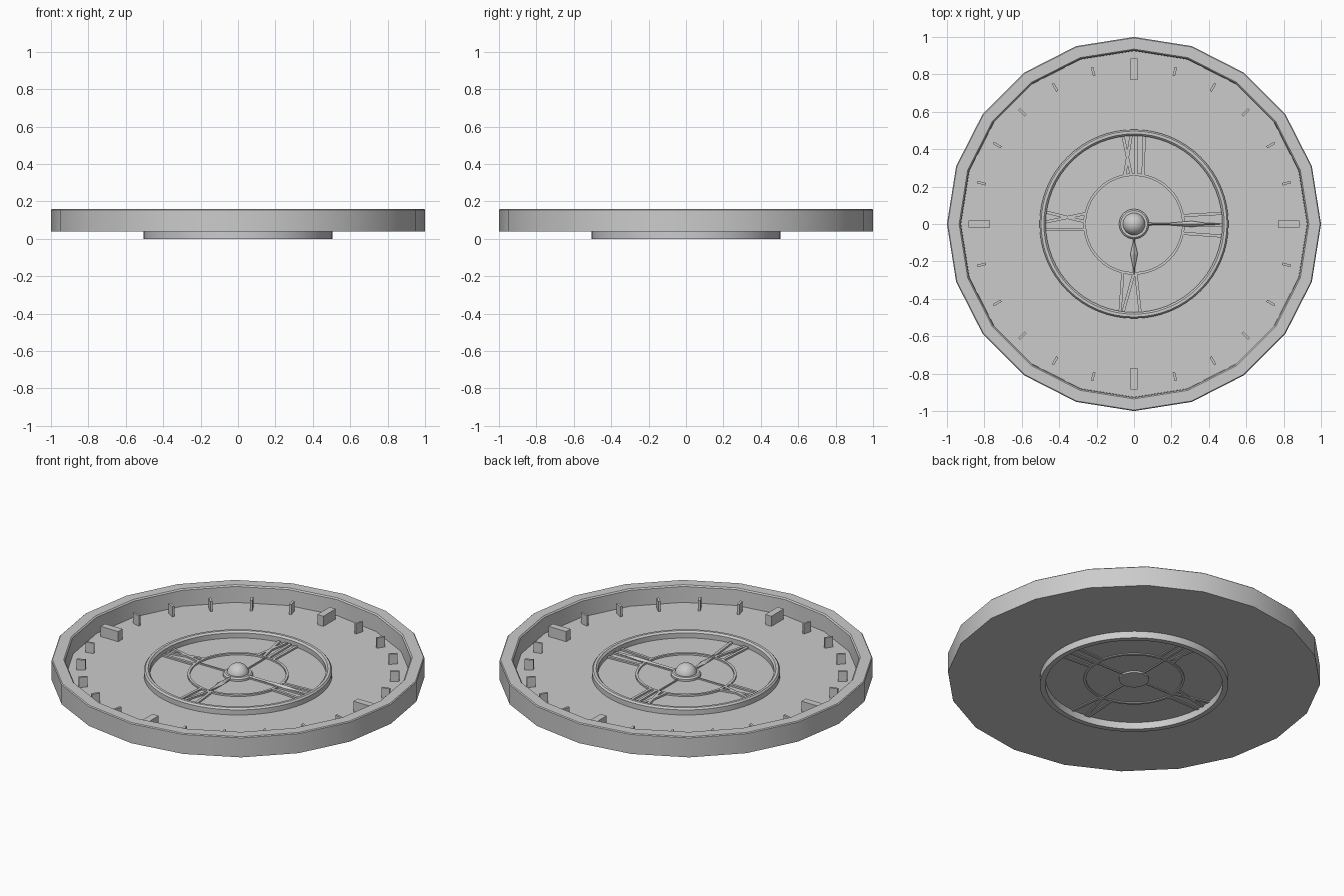
import bpy, bmesh
from math import sin, cos, pi, radians, atan2, hypot
from mathutils import Matrix, Vector

if "Cube" in bpy.data.objects:
    bpy.data.objects.remove(bpy.data.objects["Cube"])


def finish(bm, name, smooth=True):
    bmesh.ops.remove_doubles(bm, verts=bm.verts, dist=1e-5)
    bmesh.ops.recalc_face_normals(bm, faces=bm.faces)
    me = bpy.data.meshes.new(name)
    bm.to_mesh(me)
    bm.free()
    ob = bpy.data.objects.new(name, me)
    bpy.context.collection.objects.link(ob)
    if smooth:
        bpy.ops.object.select_all(action='DESELECT')
        ob.select_set(True)
        bpy.context.view_layer.objects.active = ob
        bpy.ops.object.shade_smooth_by_angle(angle=radians(30))
    return ob


def lathe(name, profile, sides, closed=False):
    """Revolve (radius, z) points around z."""
    bm = bmesh.new()
    rings = [[bm.verts.new((r * cos(2 * pi * i / sides), r * sin(2 * pi * i / sides), z))
              for i in range(sides)] if r > 0 else [bm.verts.new((0, 0, z))] * sides
             for r, z in profile]
    pairs = list(zip(rings, rings[1:])) + ([(rings[-1], rings[0])] if closed else [])
    for a, b in pairs:
        for i in range(sides):
            j = (i + 1) % sides
            vs = list(dict.fromkeys((a[i], a[j], b[j], b[i])))
            bm.faces.new(vs)
    return finish(bm, name)


def bar(bm, p, q, width, z0, z1):
    """Upright box running from p to q in plan."""
    dx, dy = q[0] - p[0], q[1] - p[1]
    m = (Matrix.Translation(((p[0] + q[0]) / 2, (p[1] + q[1]) / 2, (z0 + z1) / 2))
         @ Matrix.Rotation(atan2(dy, dx), 4, 'Z')
         @ Matrix.Diagonal((hypot(dx, dy), width, z1 - z0, 1)))
    bmesh.ops.create_cube(bm, size=1, matrix=m)


# Twenty-sided tray with raised rim
lathe("tray", [(0, 0.04), (1, 0.04), (1, 0.155), (0.995, 0.16), (0.935, 0.16),
               (0.928, 0.153), (0.925, 0.06), (0, 0.06)], 20)

# Dial rings and hub
lathe("dial_ring", [(0.475, 0), (0.505, 0), (0.505, 0.09), (0.497, 0.10),
                    (0.482, 0.10), (0.472, 0.09)], 64, True)
lathe("inner_ring", [(0.257, 0.034), (0.271, 0.034), (0.271, 0.07), (0.257, 0.07)], 48, True)
lathe("hub_base", [(0, 0.03), (0.08, 0.03), (0.08, 0.072), (0.072, 0.08), (0, 0.08)], 32)
lathe("hub_dome", [(0.06, 0.07)] + [(0.06 * cos(a * pi / 16), 0.07 + 0.06 * sin(a * pi / 16))
                                    for a in range(1, 8)] + [(0, 0.13)], 32)

# Hour markers: four large blocks, twenty thin ones
bm = bmesh.new()
for k in range(24):
    a = radians(15 * k)
    r0, r1, w = (0.77, 0.885, 0.04) if k % 6 == 0 else (0.82, 0.868, 0.013)
    bar(bm, (r0 * cos(a), r0 * sin(a)), (r1 * cos(a), r1 * sin(a)), w, 0.055, 0.12)
finish(bm, "hour_markers", False)

# Dial strokes, as (inner offset, outer offset) across each quarter direction
strokes = {
    0: [(0.045, 0.057), (-0.005, -0.005), (-0.05, -0.065)],
    90: [(0.015, 0.06), (0.05, 0.015), (-0.012, -0.012), (-0.048, -0.055)],
    180: [(-0.055, -0.01), (-0.012, -0.065), (0.03, 0.03)],
    270: [(-0.06, -0.075), (0.0, -0.06), (0.01, 0.033)],
}
bm = bmesh.new()
for deg, lines in strokes.items():
    rot = Matrix.Rotation(radians(deg), 2)
    for a, b in lines:
        bar(bm, rot @ Vector((0.262, a)), rot @ Vector((0.476, b)), 0.016, 0.034, 0.07)
finish(bm, "dial_strokes", False)

# Thin spokes
bm = bmesh.new()
for k in range(4):
    c, s = cos(k * pi / 2), sin(k * pi / 2)
    bar(bm, (0.07 * c, 0.07 * s), (0.262 * c, 0.262 * s), 0.007, 0.034, 0.068)
finish(bm, "spokes", False)


def hand(name, outline, deg):
    """Pointer from (distance, half width) points, with a raised ridge."""
    bm = bmesh.new()
    rows = []
    for x, w in outline:
        rows.append([bm.verts.new(p) for p in
                     ((x, -w, 0.072), (x, 0, 0.072 + 0.006 + w * 0.4),
                      (x, w, 0.072), (x, 0, 0.066))])
    for a, b in zip(rows, rows[1:]):
        for i in range(4):
            bm.faces.new((a[i], a[(i + 1) % 4], b[(i + 1) % 4], b[i]))
    bm.faces.new(rows[0])
    bm.faces.new(rows[-1])
    bmesh.ops.rotate(bm, verts=bm.verts, matrix=Matrix.Rotation(radians(deg), 3, 'Z'))
    finish(bm, name, False)


# Clock hands
hand("minute_hand", [(0.05, 0.007), (0.19, 0.006), (0.31, 0.016), (0.38, 0.006), (0.46, 0.003)], 0)
hand("hour_hand", [(0.05, 0.007), (0.10, 0.006), (0.16, 0.02), (0.23, 0.006), (0.27, 0.003)], -90)
